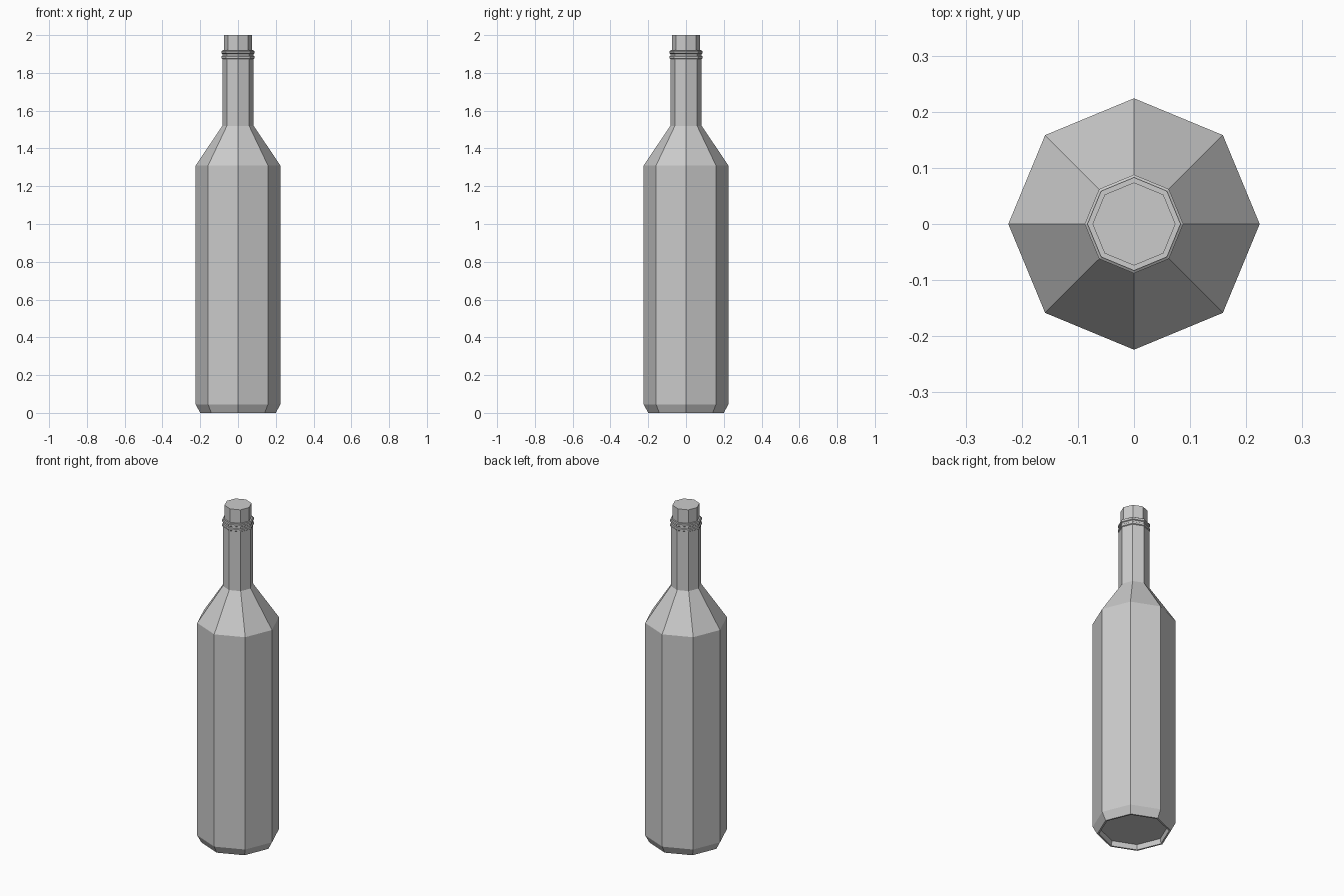
import bpy, bmesh
from math import cos, sin, pi

if "Cube" in bpy.data.objects:
    bpy.data.objects.remove(bpy.data.objects["Cube"])

SIDES = 8


def lathe(name, profile):
    """Spin a (radius, z) profile into a flat-faced octagonal solid with capped ends."""
    bm = bmesh.new()
    rings = [[bm.verts.new((r * cos(2 * pi * i / SIDES), r * sin(2 * pi * i / SIDES), z))
              for i in range(SIDES)] for r, z in profile]
    for low, high in zip(rings, rings[1:]):
        for i in range(SIDES):
            j = (i + 1) % SIDES
            bm.faces.new((low[i], low[j], high[j], high[i]))
    bm.faces.new(rings[0][::-1])
    bm.faces.new(rings[-1])
    bmesh.ops.recalc_face_normals(bm, faces=bm.faces)
    mesh = bpy.data.meshes.new(name)
    bm.to_mesh(mesh)
    bm.free()
    obj = bpy.data.objects.new(name, mesh)
    bpy.context.collection.objects.link(obj)
    return obj


# Bottle: recessed base, chamfer, body, shoulder, neck
lathe("bottle", [(0.185, 0.03), (0.19, 0.0), (0.20, 0.0), (0.224, 0.045),
                 (0.224, 1.31), (0.083, 1.52), (0.083, 1.92)])

# Two thin raised bands below the mouth
for name, z in (("upper_neck_band", 1.909), ("lower_neck_band", 1.882)):
    lathe(name, [(0.082, z - 0.009), (0.088, z - 0.005),
                 (0.088, z + 0.005), (0.082, z + 0.009)])

# Cork stopper
lathe("cork", [(0.074, 1.90), (0.074, 2.0)])
